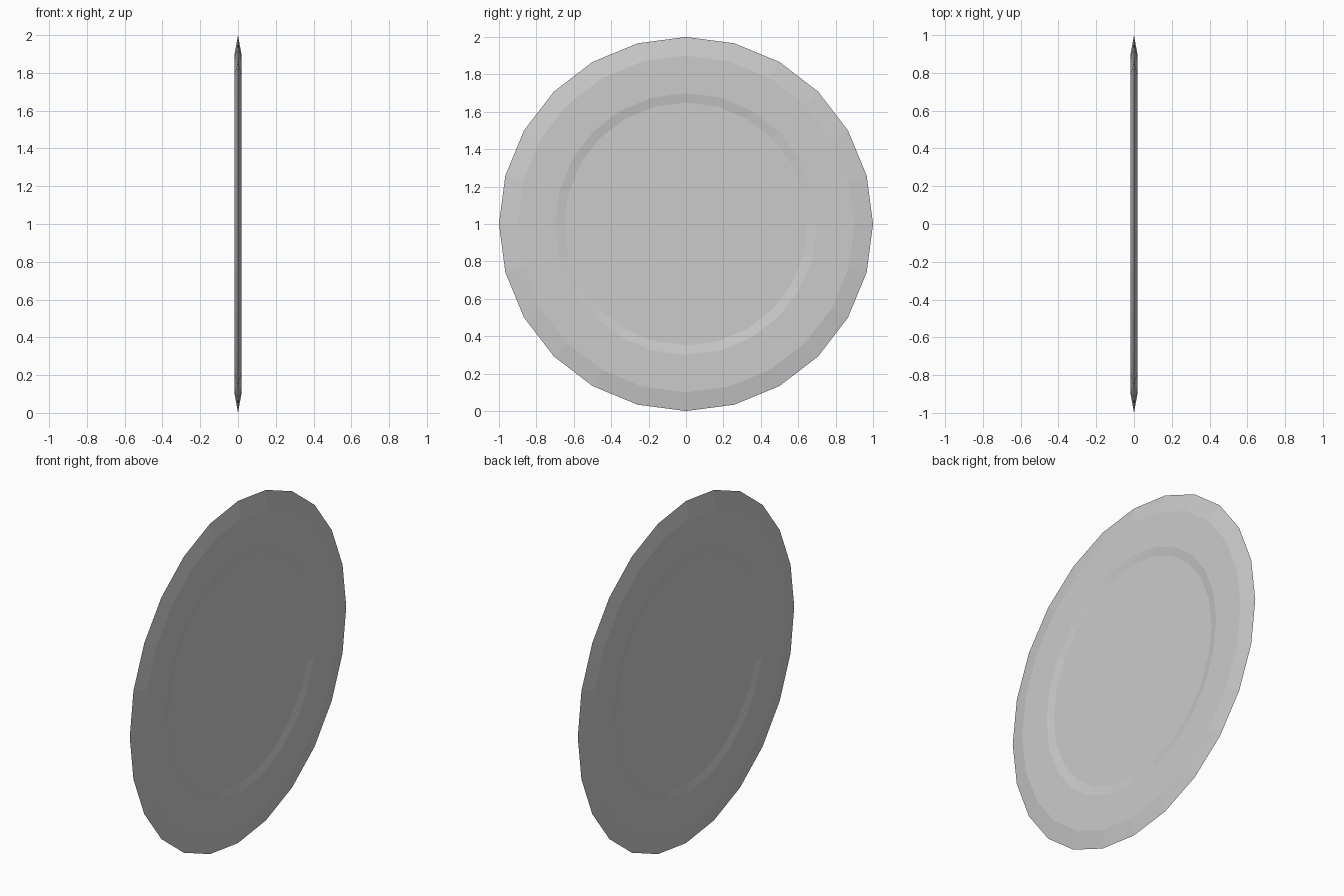
import bpy, bmesh
from math import sin, cos, pi

if "Cube" in bpy.data.objects:
    bpy.data.objects.remove(bpy.data.objects["Cube"])

SIDES = 24
# half profile (radius, x): recessed centre, step, flat ring, bevelled knife edge
half = [(0.65, 0.009), (0.70, 0.018), (0.90, 0.018)]
profile = half + [(1.0, 0.0)] + [(r, -x) for r, x in reversed(half)]

bm = bmesh.new()
rings = [[bm.verts.new((x, r * sin(2 * pi * i / SIDES), 1 + r * cos(2 * pi * i / SIDES)))
          for i in range(SIDES)] for r, x in profile]

# bands between neighbouring rings
for a, b in zip(rings, rings[1:]):
    for i in range(SIDES):
        j = (i + 1) % SIDES
        bm.faces.new((a[i], a[j], b[j], b[i]))

# flat centre on both sides
bm.faces.new(rings[0])
bm.faces.new(rings[-1])
bmesh.ops.recalc_face_normals(bm, faces=bm.faces)

mesh = bpy.data.meshes.new("disc")
bm.to_mesh(mesh)
bm.free()
disc = bpy.data.objects.new("disc", mesh)
bpy.context.collection.objects.link(disc)
